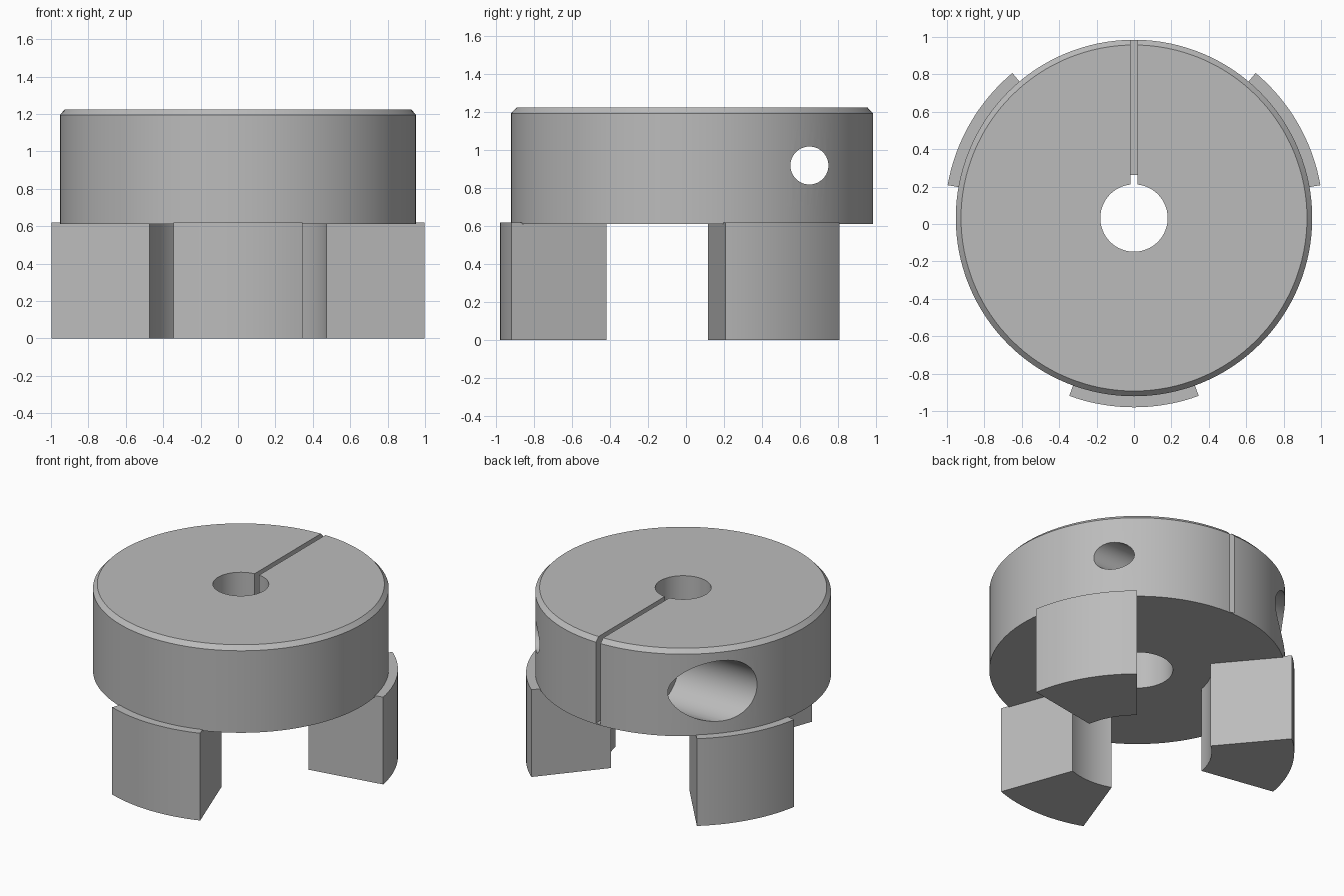
import bpy, bmesh
from math import cos, sin, radians, pi
from mathutils import Matrix, Vector

if "Cube" in bpy.data.objects:
    bpy.data.objects.remove(bpy.data.objects["Cube"])

CY = 0.032            # hub axis position in y
BOTTOM, TOP = 0.612, 1.225
R_HUB, R_JAW_OUT, R_JAW_IN = 0.953, 1.012, 0.48
JAW_TOP = 0.62
HOLE_Y, HOLE_Z = 0.65, 0.92

steel = bpy.data.materials.new("grey_steel")
steel.use_nodes = True
GREY = (0.5, 0.5, 0.5, 1)
steel.diffuse_color = GREY
steel.node_tree.nodes["Principled BSDF"].inputs["Base Color"].default_value = GREY


def make(name, bm):
    bmesh.ops.recalc_face_normals(bm, faces=bm.faces)
    mesh = bpy.data.meshes.new(name)
    bm.to_mesh(mesh)
    bm.free()
    mesh.materials.append(steel)
    obj = bpy.data.objects.new(name, mesh)
    bpy.context.collection.objects.link(obj)
    return obj


def smooth(obj):
    bpy.ops.object.select_all(action='DESELECT')
    obj.select_set(True)
    bpy.context.view_layer.objects.active = obj
    bpy.ops.object.shade_smooth_by_angle(angle=radians(25))


def lathe(name, profile, steps=128):
    """Revolve a closed (radius, z) profile about the hub axis."""
    bm = bmesh.new()
    rings = [[bm.verts.new((r * cos(2 * pi * i / steps), CY + r * sin(2 * pi * i / steps), z))
              for r, z in profile] for i in range(steps)]
    n = len(profile)
    for i in range(steps):
        a, b = rings[i], rings[(i + 1) % steps]
        for j in range(n):
            k = (j + 1) % n
            bm.faces.new((a[j], b[j], b[k], a[k]))
    return make(name, bm)


def box_cutter(name, lo, hi):
    bm = bmesh.new()
    lo, hi = Vector(lo), Vector(hi)
    bmesh.ops.create_cube(bm, size=1, matrix=Matrix.Translation((lo + hi) / 2)
                          @ Matrix.Diagonal((*(hi - lo), 1)))
    return make(name, bm)


def drill_cutter(name, radius, x0, x1):
    """Cylinder along x through the clamp screw axis."""
    bm = bmesh.new()
    bmesh.ops.create_cone(bm, cap_ends=True, segments=64, radius1=radius, radius2=radius,
                          depth=x1 - x0,
                          matrix=Matrix.Translation(((x0 + x1) / 2, HOLE_Y, HOLE_Z))
                          @ Matrix.Rotation(pi / 2, 4, 'Y'))
    return make(name, bm)


# Hub: chamfered disc with a stepped bore
hub = lathe("clamp_hub", [
    (0.23, BOTTOM), (R_HUB, BOTTOM), (R_HUB, 1.195), (0.925, TOP),
    (0.18, TOP), (0.18, 0.93), (0.23, 0.93)])

# Clamp slit, screw hole and screw head recess
cutters = [
    box_cutter("slit_cutter", (-0.018, CY, JAW_TOP), (0.018, 1.2, 1.4)),
    drill_cutter("screw_hole_cutter", 0.1, -0.6, 1.2),
    drill_cutter("screw_head_cutter", 0.215, -1.2, -0.25),
]
for cutter in cutters:
    cutter.hide_render = True
    mod = hub.modifiers.new(cutter.name, 'BOOLEAN')
    mod.operation = 'DIFFERENCE'
    mod.solver = 'EXACT'
    mod.object = cutter
bpy.context.view_layer.update()
cut = bpy.data.meshes.new_from_object(hub.evaluated_get(bpy.context.evaluated_depsgraph_get()))
hub.modifiers.clear()
hub.data = cut
for cutter in cutters:
    bpy.data.objects.remove(cutter)
smooth(hub)


# Jaws: three ring sectors under the hub
def jaw(name, middle, half=20, steps=16):
    angles = [radians(middle - half + 2 * half * i / steps) for i in range(steps + 1)]
    bm = bmesh.new()
    outline = [(R_JAW_OUT, a) for a in angles] + [(R_JAW_IN, a) for a in reversed(angles)]
    face = bm.faces.new([bm.verts.new((r * cos(a), CY + r * sin(a), 0)) for r, a in outline])
    up = bmesh.ops.extrude_face_region(bm, geom=[face])["geom"]
    bmesh.ops.translate(bm, vec=(0, 0, JAW_TOP),
                        verts=[v for v in up if isinstance(v, bmesh.types.BMVert)])
    smooth(make(name, bm))


for name, middle in (("front_jaw", -90), ("back_left_jaw", 30), ("back_right_jaw", 150)):
    jaw(name, middle)
